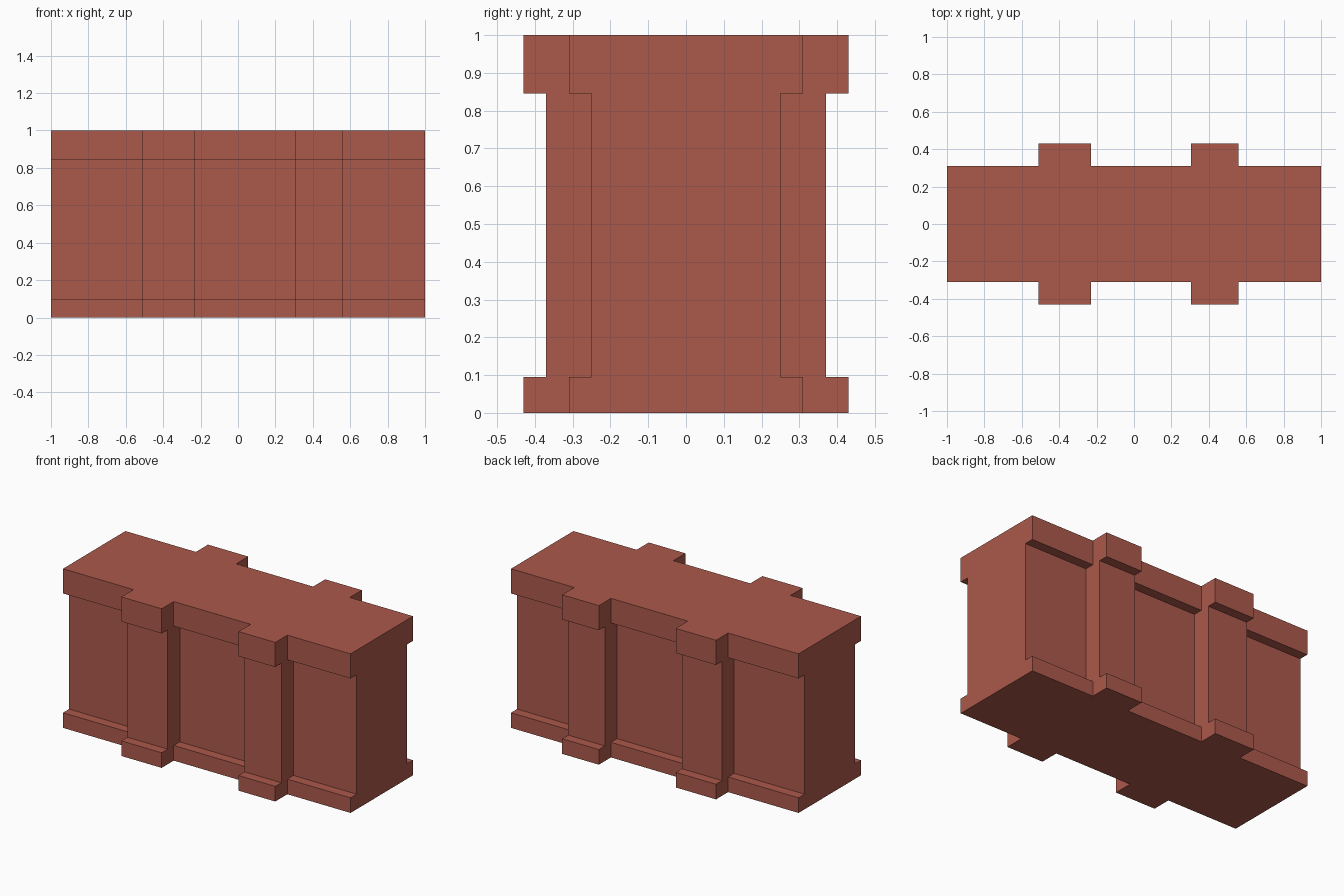
import bpy, bmesh

if "Cube" in bpy.data.objects:
    bpy.data.objects.remove(bpy.data.objects["Cube"])

# Wall sections along x: (start, end, extra depth); pilasters stand 0.12 proud
SECTIONS = [(-1.0, -0.51, 0.0), (-0.51, -0.23, 0.12), (-0.23, 0.305, 0.0),
            (0.305, 0.56, 0.12), (0.56, 1.0, 0.0)]
# Half profile of plinth, recessed body and cap: (depth, height)
PROFILE = [(0.31, 0), (0.31, 0.095), (0.25, 0.095),
           (0.25, 0.845), (0.31, 0.845), (0.31, 1)]

bm = bmesh.new()


def build_side(sign):
    """One long face of the wall; returns its vertical profile chains."""
    chains = []
    for x0, x1, extra in SECTIONS:
        for x in (x0, x1):
            chains.append([bm.verts.new((x, sign * (d + extra), z)) for d, z in PROFILE])
    for i, (a, b) in enumerate(zip(chains, chains[1:])):
        if i % 2 == 0:
            # Strips running along a section
            for k in range(len(PROFILE) - 1):
                bm.faces.new((a[k], b[k], b[k + 1], a[k + 1]))
        else:
            # Flat pilaster cheek
            bm.faces.new(a + b[::-1])
    return chains


front = build_side(-1)
back = build_side(1)

# Flat ends, underside and top
for i in (0, -1):
    bm.faces.new(front[i] + back[i][::-1])
for k in (0, -1):
    bm.faces.new([c[k] for c in front] + [c[k] for c in reversed(back)])

bmesh.ops.recalc_face_normals(bm, faces=bm.faces)
mesh = bpy.data.meshes.new("wall_with_pilasters")
bm.to_mesh(mesh)
bm.free()
wall = bpy.data.objects.new("wall_with_pilasters", mesh)
bpy.context.collection.objects.link(wall)

# Brick red
mat = bpy.data.materials.new("brick_red")
mat.diffuse_color = (0.41, 0.10, 0.07, 1)
mat.use_nodes = True
mat.node_tree.nodes["Principled BSDF"].inputs["Base Color"].default_value = mat.diffuse_color
mesh.materials.append(mat)
